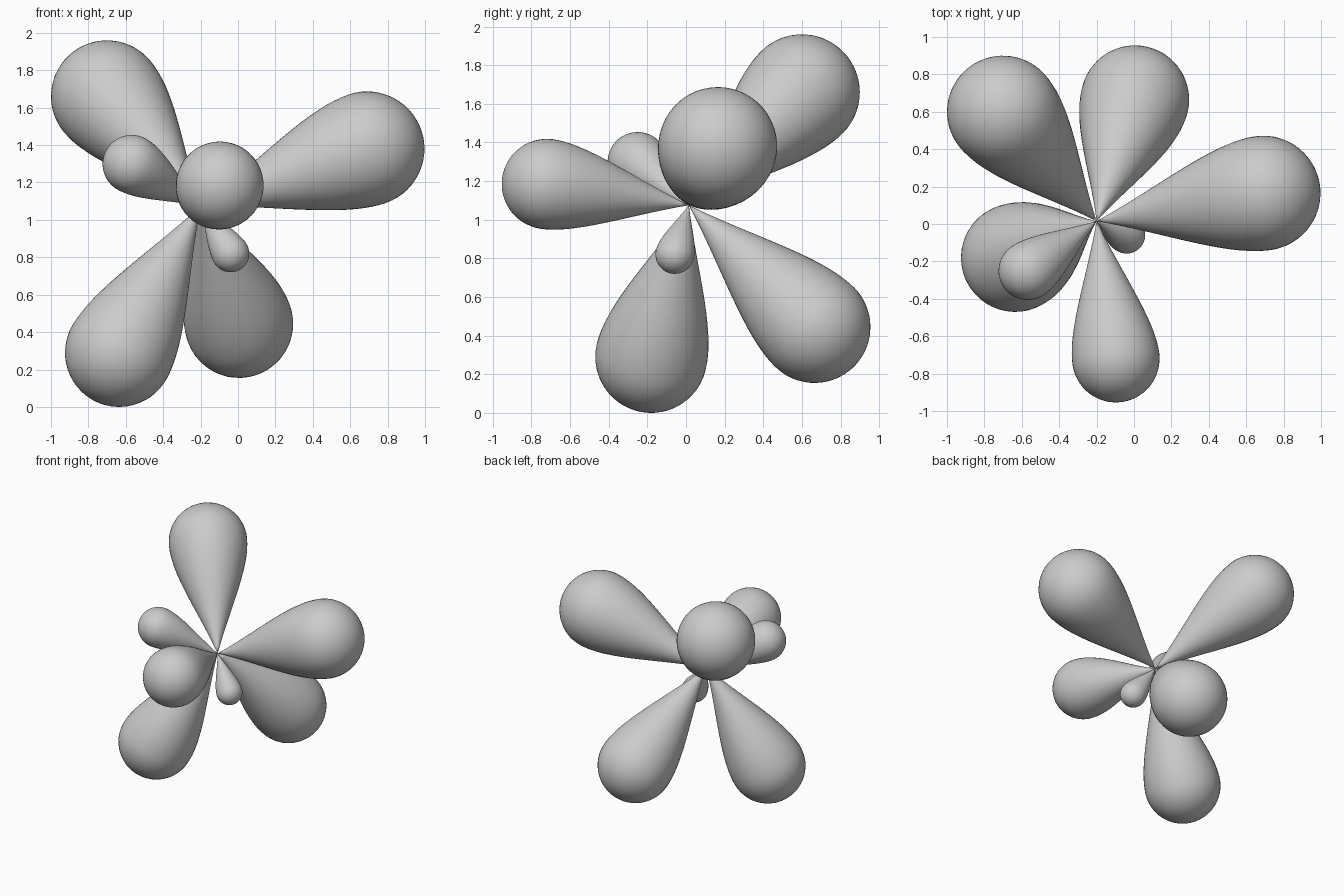
import bpy, bmesh, math
from mathutils import Vector
from mathutils.geometry import interpolate_bezier

if "Cube" in bpy.data.objects:
    bpy.data.objects.remove(bpy.data.objects["Cube"])

HUB = Vector((-0.20, 0.015, 1.075))
SEGMENTS = 48

# name, centre of the rounded end, end radius
LOBES = [
    ("upper_back_lobe", (-0.70, 0.60, 1.66), 0.30),
    ("right_lobe", (0.69, 0.165, 1.38), 0.307),
    ("front_lobe", (-0.097, -0.72, 1.185), 0.234),
    ("lower_left_lobe", (-0.635, -0.18, 0.29), 0.29),
    ("lower_back_lobe", (0.005, 0.665, 0.445), 0.29),
    ("small_left_lobe", (-0.568, -0.25, 1.298), 0.156),
    ("small_lower_lobe", (-0.04, -0.058, 0.82), 0.10),
]


def make_lobe(name, end, radius):
    axis = Vector(end) - HUB
    length = axis.length
    # flared side from the point to the widest ring, then a round cap
    side = interpolate_bezier(Vector((0, 0, 0)),
                              Vector((0.13 / 0.315 * radius, 0, 0.40 * length)),
                              Vector((radius, 0, 0.75 * length)),
                              Vector((radius, 0, length)), 20)
    cap = [Vector((radius * math.cos(a), 0, length + radius * math.sin(a)))
           for a in (math.pi / 2 * i / 14 for i in range(1, 14))]
    profile = list(side) + cap + [Vector((0, 0, length + radius))]

    bm = bmesh.new()
    verts = [bm.verts.new(p) for p in profile]
    edges = [bm.edges.new(pair) for pair in zip(verts, verts[1:])]
    bmesh.ops.spin(bm, geom=verts + edges, cent=(0, 0, 0), axis=(0, 0, 1),
                   angle=2 * math.pi, steps=SEGMENTS)
    bmesh.ops.remove_doubles(bm, verts=bm.verts, dist=0.0002)
    bmesh.ops.recalc_face_normals(bm, faces=bm.faces)
    for f in bm.faces:
        f.smooth = True
    mesh = bpy.data.meshes.new(name)
    bm.to_mesh(mesh)
    bm.free()

    obj = bpy.data.objects.new(name, mesh)
    obj.location = HUB
    obj.rotation_mode = 'QUATERNION'
    obj.rotation_quaternion = axis.to_track_quat('Z', 'Y')
    bpy.context.collection.objects.link(obj)


# all lobes meet at the hub point
for lobe in LOBES:
    make_lobe(*lobe)
